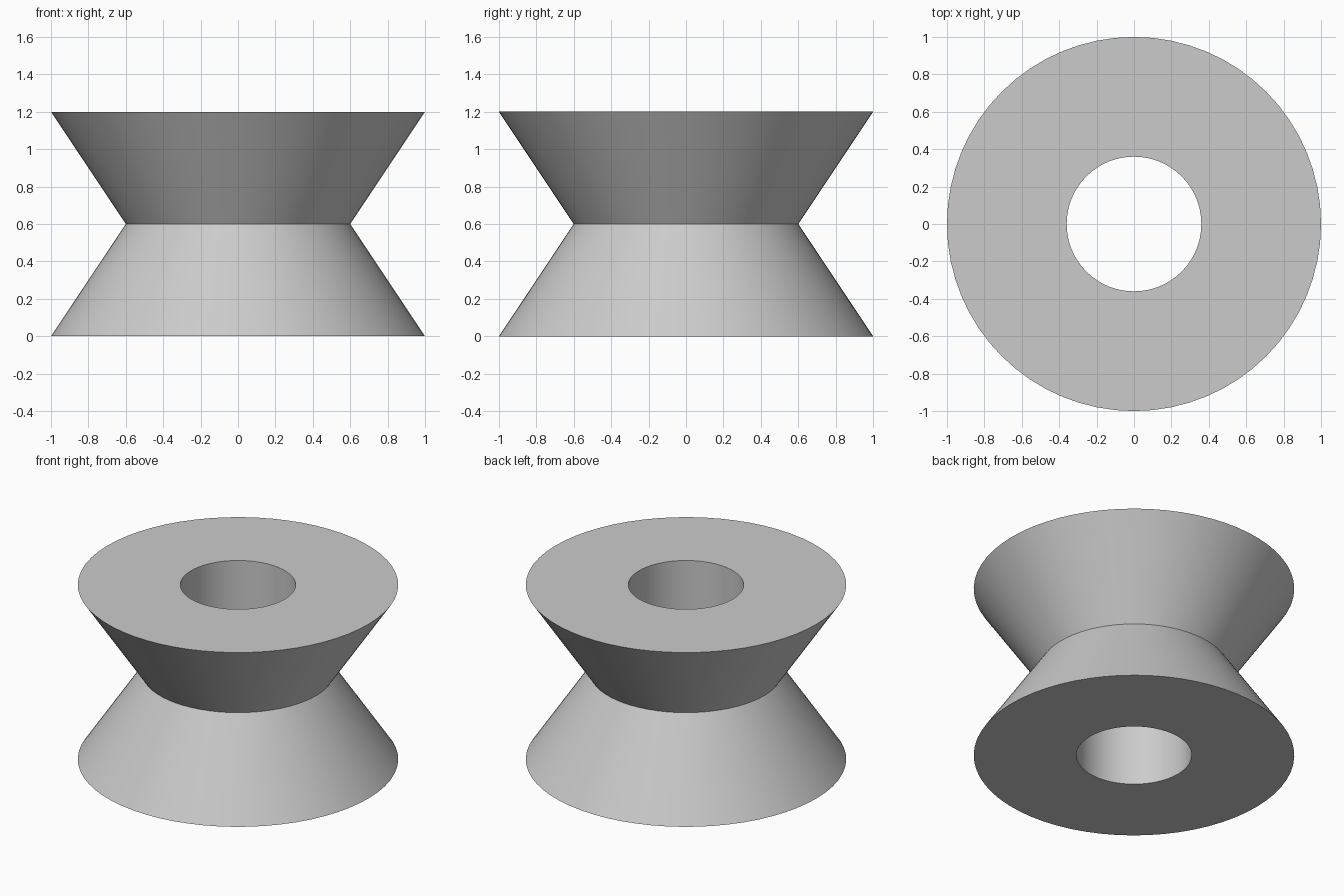
import bpy
import bmesh
from math import cos, sin, tau, radians

cube = bpy.data.objects.get("Cube")
if cube:
    bpy.data.objects.remove(cube, do_unlink=True)

SEGMENTS = 64
RIM, WAIST, BORE, HEIGHT = 1.0, 0.6, 0.36, 1.2

# Plain grey material
grey = bpy.data.materials.new("light_grey")
grey.use_nodes = True
colour = (0.6, 0.6, 0.6, 1)
grey.diffuse_color = colour
grey.node_tree.nodes["Principled BSDF"].inputs["Base Color"].default_value = colour

# Closed radius/height profile: outer V groove, then the straight bore
profile = [(RIM, 0), (WAIST, HEIGHT / 2), (RIM, HEIGHT), (BORE, HEIGHT), (BORE, 0)]

# Turn the profile around the vertical axis
bm = bmesh.new()
rings = [[bm.verts.new((r * cos(tau * i / SEGMENTS), r * sin(tau * i / SEGMENTS), z))
          for i in range(SEGMENTS)] for r, z in profile]
for k, lower in enumerate(rings):
    upper = rings[(k + 1) % len(rings)]
    for i in range(SEGMENTS):
        j = (i + 1) % SEGMENTS
        bm.faces.new((lower[i], lower[j], upper[j], upper[i]))
bmesh.ops.recalc_face_normals(bm, faces=bm.faces[:])

mesh = bpy.data.meshes.new("grooved_roller")
bm.to_mesh(mesh)
bm.free()
mesh.materials.append(grey)
roller = bpy.data.objects.new("grooved_roller", mesh)
bpy.context.collection.objects.link(roller)

# Smooth round walls with crisp rims and groove
bpy.ops.object.select_all(action="DESELECT")
roller.select_set(True)
bpy.context.view_layer.objects.active = roller
bpy.ops.object.shade_smooth_by_angle(angle=radians(30))
